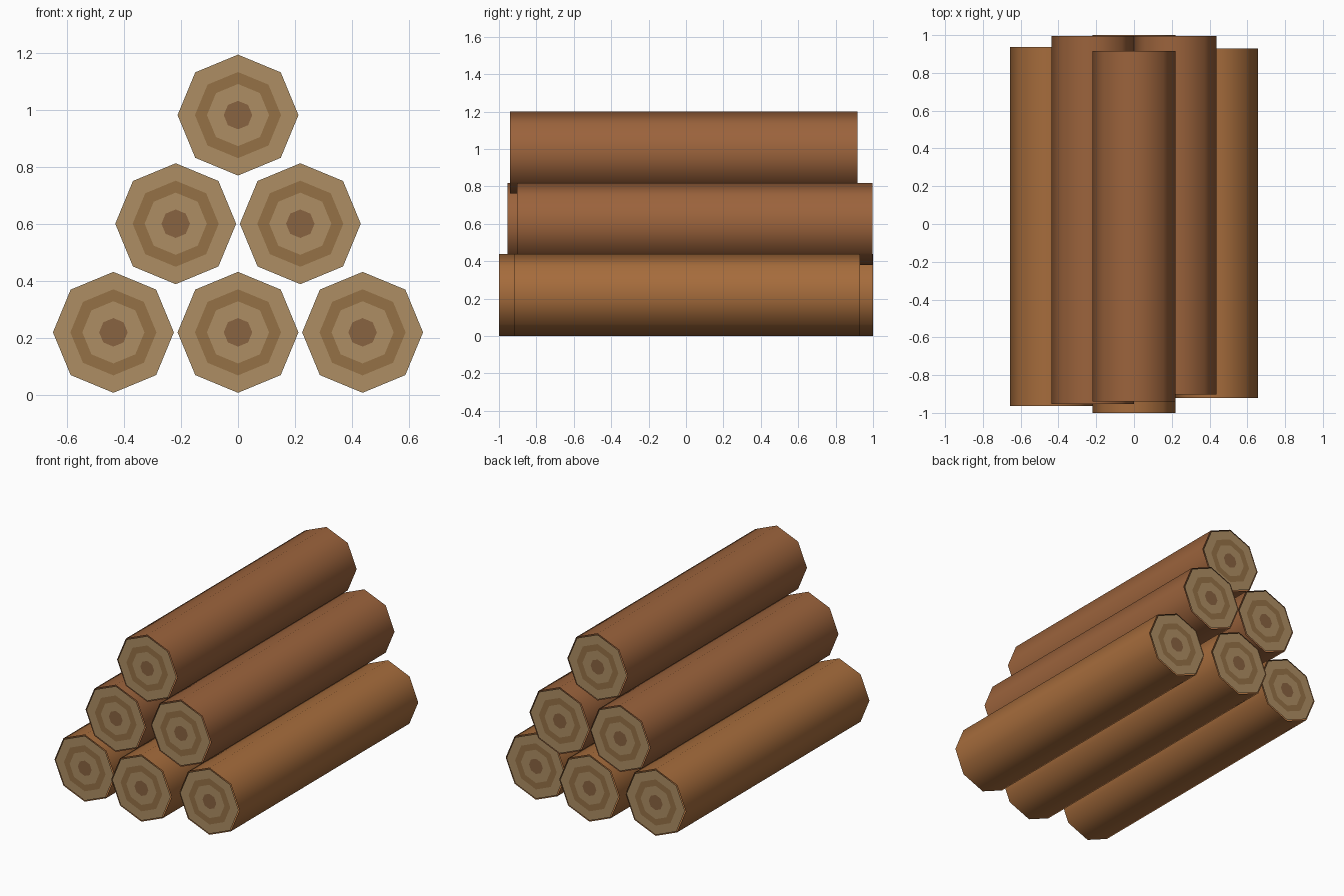
import bpy, bmesh, math

if "Cube" in bpy.data.objects:
    bpy.data.objects.remove(bpy.data.objects["Cube"])

SIDES = 8
BARK_R = 0.219
RINGS = [0.212, 0.151, 0.109, 0.05]   # end-grain ring radii, outside to core


def material(name, rgb):
    m = bpy.data.materials.new(name)
    m.diffuse_color = (*rgb, 1)
    m.use_nodes = True
    m.node_tree.nodes["Principled BSDF"].inputs["Base Color"].default_value = m.diffuse_color
    return m


bark_light = material("bark_light", (0.38, 0.15, 0.045))
bark_dark = material("bark_dark", (0.33, 0.125, 0.045))
wood = material("wood_pale", (0.42, 0.27, 0.125))
grain = material("wood_ring", (0.30, 0.165, 0.062))
core = material("wood_core", (0.25, 0.125, 0.052))


def circle(bm, r, y):
    # octagon with a corner pointing straight up
    return [bm.verts.new((r * math.cos(a), y, r * math.sin(a)))
            for a in (math.tau * i / SIDES for i in range(SIDES))]


def bridge(bm, a, b):
    return [bm.faces.new((a[i], a[(i + 1) % SIDES], b[(i + 1) % SIDES], b[i]))
            for i in range(SIDES)]


def finish(bm, name, loc, mats):
    me = bpy.data.meshes.new(name)
    bm.to_mesh(me)
    bm.free()
    for m in mats:
        me.materials.append(m)
    ob = bpy.data.objects.new(name, me)
    ob.location = loc
    bpy.context.collection.objects.link(ob)


def log(name, x, z, y0, y1, bark):
    # bark: open smooth tube
    bm = bmesh.new()
    for f in bridge(bm, circle(bm, BARK_R, y1), circle(bm, BARK_R, y0)):
        f.smooth = True
    finish(bm, name + "_bark", (x, 0, z), [bark])

    # end grain: concentric flat rings on both ends
    bm = bmesh.new()
    for y, side in ((y0, -1), (y1, 1)):
        loops = [circle(bm, r, y) for r in RINGS]
        faces = []
        for i in range(3):
            ring = bridge(bm, loops[i], loops[i + 1])
            for f in ring:
                f.material_index = i % 2
            faces += ring
        centre = bm.faces.new(loops[-1])
        centre.material_index = 2
        for f in faces + [centre]:
            f.normal_update()
            if f.normal.y * side < 0:
                f.normal_flip()
    finish(bm, name + "_end_grain", (x, 0, z), [wood, grain, core])


# stacked logs: name, x, z, front end, back end, bark
STEP, Z0, Z1, Z2 = 0.437, 0.219, 0.600, 0.981
log("bottom_left_log", -STEP, Z0, -0.963, 0.938, bark_light)
log("bottom_middle_log", 0, Z0, -1.0, 1.0, bark_light)
log("bottom_right_log", STEP, Z0, -0.92, 0.93, bark_light)
log("middle_left_log", -STEP / 2, Z1, -0.954, 0.994, bark_dark)
log("middle_right_log", STEP / 2, Z1, -0.903, 0.996, bark_dark)
log("top_log", 0, Z2, -0.94, 0.916, bark_dark)
